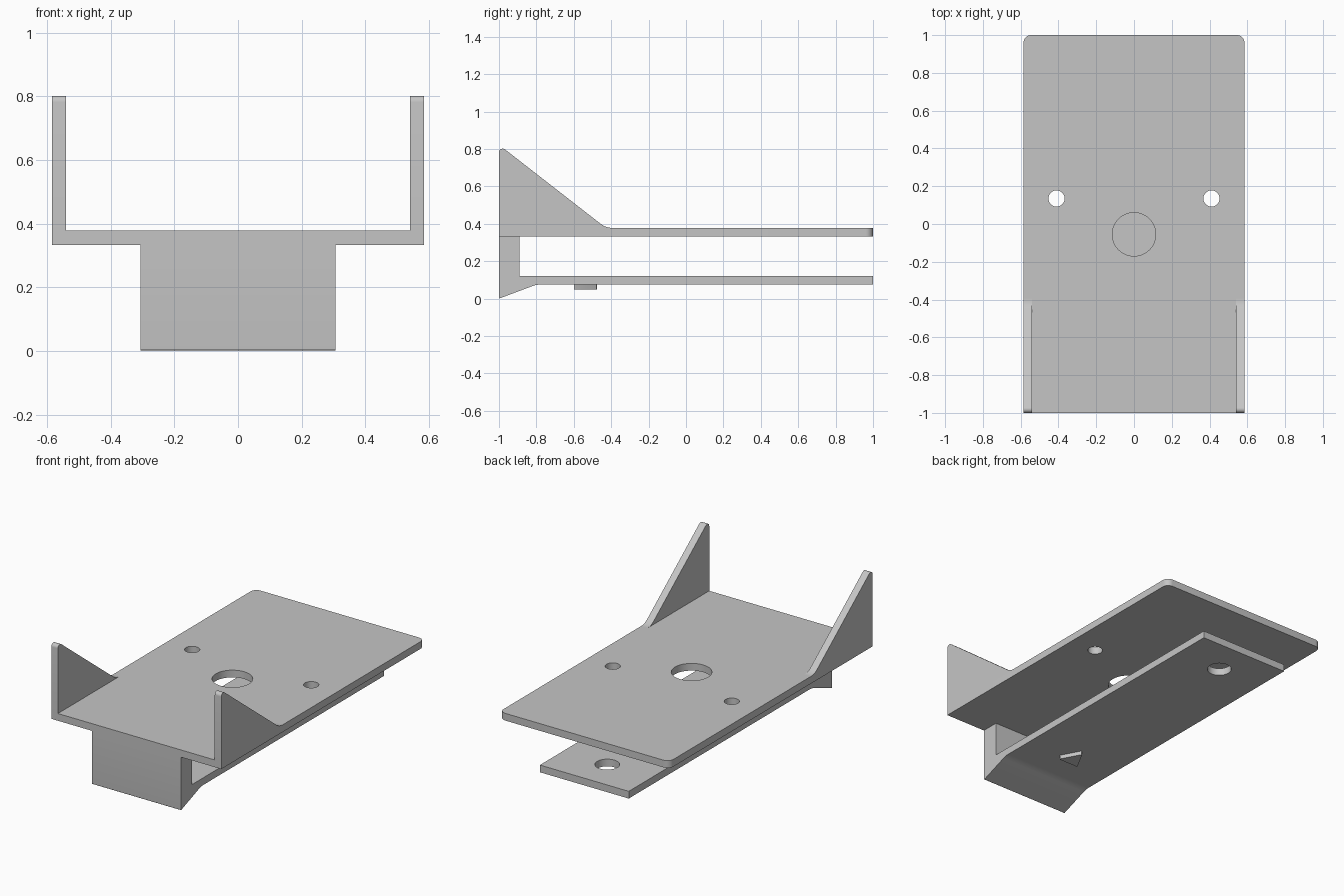
import bpy
import bmesh
import math
from mathutils import Vector, Matrix

cube = bpy.data.objects.get("Cube")
if cube:
    bpy.data.objects.remove(cube, do_unlink=True)

GREY = (0.56, 0.56, 0.56, 1.0)
grey = bpy.data.materials.new("plain_grey")
grey.use_nodes = True
grey.diffuse_color = GREY
grey.node_tree.nodes["Principled BSDF"].inputs["Base Color"].default_value = GREY


def rounded(corners, steps=8):
    """Outline from (u, v, radius) corners, with tangent arcs where radius > 0."""
    out = []
    for i, (u, v, r) in enumerate(corners):
        p = Vector((u, v))
        if r == 0:
            out.append(p)
            continue
        a = (Vector(corners[i - 1][:2]) - p).normalized()
        b = (Vector(corners[(i + 1) % len(corners)][:2]) - p).normalized()
        half = a.angle(b) / 2
        centre = p + (a + b).normalized() * (r / math.sin(half))
        reach = r / math.tan(half)
        start = (p + a * reach - centre).normalized()
        end = (p + b * reach - centre).normalized()
        out += [centre + start.slerp(end, k / steps) * r for k in range(steps + 1)]
    return out


def prism(name, axis, corners, low, high):
    """Extrude an outline along x (outline in y, z) or z (outline in x, y)."""
    place = (lambda p: (low, p.x, p.y)) if axis == "x" else (lambda p: (p.x, p.y, low))
    travel = Vector((high - low, 0, 0)) if axis == "x" else Vector((0, 0, high - low))
    bm = bmesh.new()
    face = bm.faces.new([bm.verts.new(place(p)) for p in rounded(corners)])
    grown = bmesh.ops.extrude_face_region(bm, geom=[face], use_keep_orig=True)
    moved = [g for g in grown["geom"] if isinstance(g, bmesh.types.BMVert)]
    bmesh.ops.translate(bm, verts=moved, vec=travel)
    bmesh.ops.recalc_face_normals(bm, faces=bm.faces)
    mesh = bpy.data.meshes.new(name)
    bm.to_mesh(mesh)
    bm.free()
    mesh.materials.append(grey)
    obj = bpy.data.objects.new(name, mesh)
    bpy.context.collection.objects.link(obj)
    return obj


def activate(obj):
    bpy.ops.object.select_all(action="DESELECT")
    obj.select_set(True)
    bpy.context.view_layer.objects.active = obj


def drill(obj, holes, z):
    """Cut round vertical holes given as (x, y, radius)."""
    bm = bmesh.new()
    for x, y, r in holes:
        bmesh.ops.create_cone(bm, cap_ends=True, segments=48, radius1=r, radius2=r,
                              depth=0.2, matrix=Matrix.Translation((x, y, z)))
    mesh = bpy.data.meshes.new("hole_cutter")
    bm.to_mesh(mesh)
    bm.free()
    mesh.materials.append(grey)
    cutter = bpy.data.objects.new("hole_cutter", mesh)
    cutter.hide_render = True
    bpy.context.collection.objects.link(cutter)
    mod = obj.modifiers.new("holes", "BOOLEAN")
    mod.operation, mod.solver, mod.object = "DIFFERENCE", "EXACT", cutter
    activate(obj)
    bpy.ops.object.modifier_apply(modifier=mod.name)
    bpy.data.objects.remove(cutter, do_unlink=True)


W, T = 0.585, 0.045            # half width of the tray, sheet thickness
TOP, UNDER = 0.378, 0.333      # faces of the upper plate
BAR_TOP, BAR_UNDER = 0.12, 0.075

# Upper plate with rounded back corners and three holes
plate = prism("upper_plate", "z",
              [(-W, -1, 0), (W, -1, 0), (W, 1, 0.04), (-W, 1, 0.04)], UNDER, TOP)
drill(plate, [(0, -0.055, 0.115), (0.41, 0.135, 0.043), (-0.41, 0.135, 0.043)], UNDER)
parts = [plate]

# Triangular side walls, blended into the plate at the foot
wall = [(-1, TOP, 0), (-1, 0.823, 0.02), (-0.428, TOP, 0.1), (-0.38, TOP, 0)]
parts.append(prism("left_side_wall", "x", wall, W - T, W))
parts.append(prism("right_side_wall", "x", wall, -W, T - W))

# Lower bar with its front riser and sloped lip
clip = prism("lower_clip", "x",
             [(-1, 0, 0.004), (-0.8, BAR_UNDER, 0.12), (1, BAR_UNDER, 0), (1, BAR_TOP, 0),
              (-0.89, BAR_TOP, 0), (-0.89, UNDER, 0), (-1, UNDER, 0)], -0.306, 0.306)
drill(clip, [(0, 0.775, 0.07)], 0.1)
parts.append(clip)

# Small three-sided catch under the bar
parts.append(prism("catch", "z", [(-0.07, -0.6, 0.006), (0.07, -0.6, 0.006),
                                  (0, -0.47, 0.006)], 0.05, BAR_UNDER))

for part in parts:
    activate(part)
    bpy.ops.object.shade_smooth_by_angle(angle=math.radians(30))
